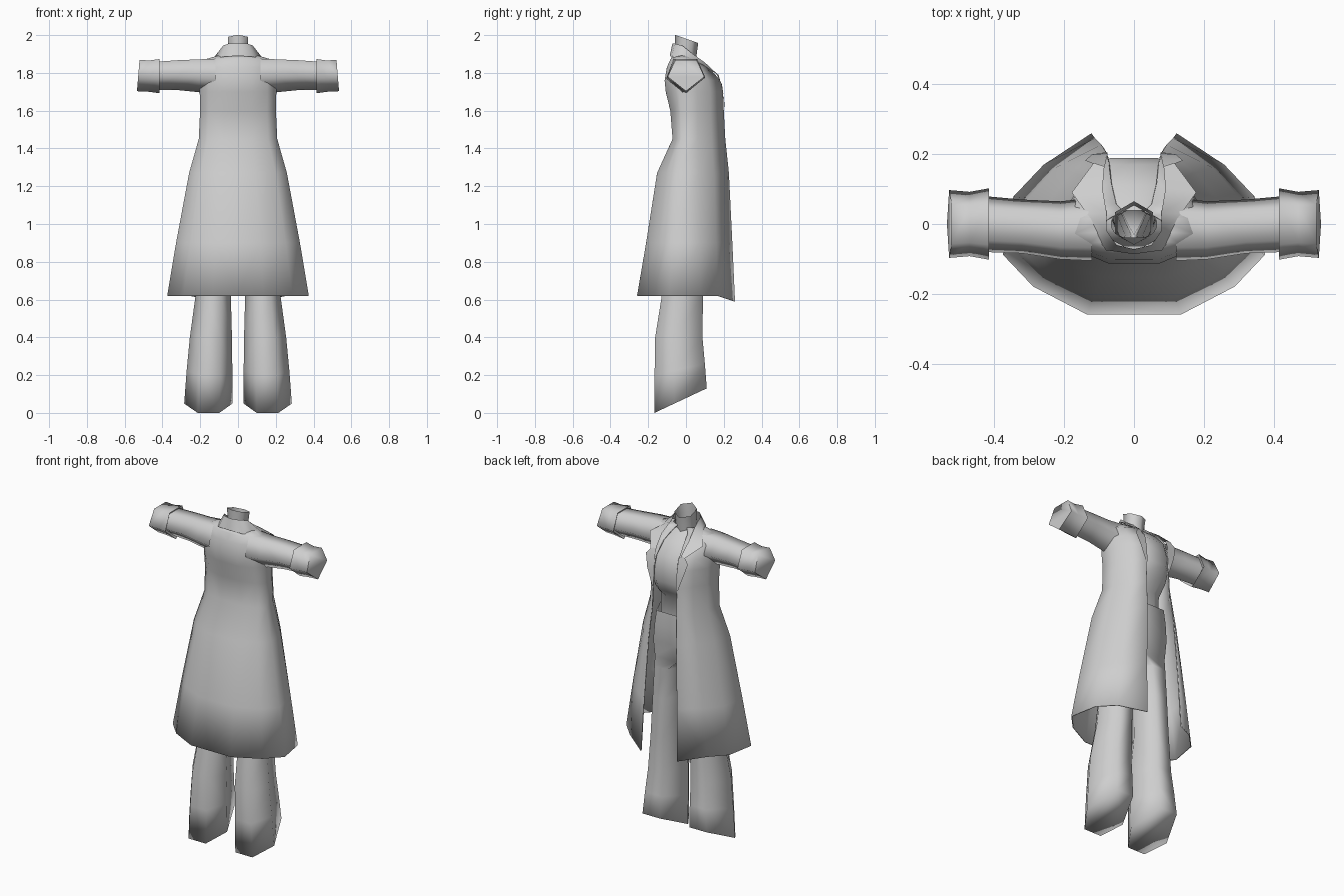
import bpy, bmesh, math

if "Cube" in bpy.data.objects:
    bpy.data.objects.remove(bpy.data.objects["Cube"])

cloth = bpy.data.materials.new("grey_cloth")
cloth.diffuse_color = (0.62, 0.62, 0.62, 1)
cloth.use_nodes = True
cloth.node_tree.nodes["Principled BSDF"].inputs["Base Color"].default_value = cloth.diffuse_color


def loft(name, rings, closed=True, caps=(), mirror=False, angle=50, thick=0):
    """Skin a list of rings; caps holds ring indices to fill; mirror copies across x."""
    bm = bmesh.new()
    rows = [[bm.verts.new(p) for p in r] for r in rings]
    n = len(rows[0])
    for a, b in zip(rows, rows[1:]):
        for i in range(n if closed else n - 1):
            j = (i + 1) % n
            bm.faces.new((a[i], a[j], b[j], b[i]))
    for c in caps:
        bm.faces.new(rows[c])
    bmesh.ops.recalc_face_normals(bm, faces=bm.faces)
    if mirror:  # drop walls lying on the mirror plane
        inner = [f for f in bm.faces if all(abs(v.co.x) < 1e-5 for v in f.verts)]
        bmesh.ops.delete(bm, geom=inner, context='FACES')
    me = bpy.data.meshes.new(name)
    bm.to_mesh(me)
    bm.free()
    ob = bpy.data.objects.new(name, me)
    bpy.context.collection.objects.link(ob)
    me.materials.append(cloth)
    if mirror:
        m = ob.modifiers.new("mirror", 'MIRROR')
        m.use_clip = True
        m.merge_threshold = 0.0005
    if thick:
        s = ob.modifiers.new("thickness", 'SOLIDIFY')
        s.thickness = thick
        s.offset = 0
    bpy.ops.object.select_all(action='DESELECT')
    ob.select_set(True)
    bpy.context.view_layer.objects.active = ob
    bpy.ops.object.shade_smooth_by_angle(angle=math.radians(angle))
    return ob


# Long open coat: half outline from back centre round to the front opening
OUTLINE = [(0, -1), (.36, -1), (.77, -.69), (1, -.34), (.92, .3), (.69, .65)]


def coat_ring(z, w, back, front, edge, drop=0):
    r = [(x * w, y * (back if y < 0 else front), z) for x, y in OUTLINE]
    return r + [(edge, front, z - drop)]


loft("coat", [
    coat_ring(.62, .372, .256, .257, .12, .03),
    coat_ring(.90, .325, .208, .243, .11),
    coat_ring(1.27, .256, .150, .225, .092),
    coat_ring(1.45, .205, .068, .206, .08),
    coat_ring(1.60, .198, .080, .198, .078),
    coat_ring(1.70, .200, .104, .194, .076),
    coat_ring(1.76, .200, .110, .178, .072),
    coat_ring(1.83, .195, .098, .118, .065),
    coat_ring(1.870, .170, .080, .055, .05),
    coat_ring(1.895, .085, .065, .035, .03),
], closed=False, mirror=True, angle=180, thick=.006)


# Shirt under the coat, fuller and flatter at the chest
def shirt_ring(z, w, back, front, n=12):
    pts = []
    for i in range(n):
        t = 2 * math.pi * (i + .5) / n
        c, s = math.cos(t), math.sin(t)
        pts.append((math.copysign(w * abs(c) ** .6, c), s * (front if s > 0 else back), z))
    return pts


loft("shirt", [shirt_ring(*r) for r in [
    (1.34, .145, .05, .098), (1.48, .145, .05, .100), (1.545, .150, .05, .170),
    (1.61, .155, .06, .195), (1.69, .155, .08, .195), (1.76, .150, .08, .176),
    (1.83, .135, .07, .114), (1.88, .065, .04, .04)]], angle=70)

# Sleeves and turned-back cuffs: five-sided with a point at the bottom
PENTAGON = [(0, -1), (1, -.1), (.58, .95), (-.58, .95), (-1, -.1)]


def arm_ring(x, zc, ry, rz, lean=0, yc=0):
    return [(x + lean * v, yc + u * ry, zc + v * rz) for u, v in PENTAGON]


loft("sleeve", [arm_ring(.12, 1.78, .09, .100, 0, -.015),
                arm_ring(.21, 1.787, .083, .089, 0, -.018),
                arm_ring(.32, 1.79, .077, .081, 0, -.007),
                arm_ring(.43, 1.787, .08, .076)], mirror=True, angle=180)
loft("cuff", [arm_ring(.43, 1.787, .07, .07), arm_ring(.415, 1.785, .102, .093),
              arm_ring(.47, 1.785, .092, .085), arm_ring(.528, 1.788, .097, .085, -.007)],
     caps=(3,), mirror=True, angle=89)


# Neck: open tilted hexagonal tube
def neck_ring(z, r, yc, tilt):
    pts = []
    for i in range(6):
        t = math.radians(60 * i + 30)
        x, y = r * math.cos(t), r * math.sin(t)
        pts.append((x, y + yc, z + tilt * y))
    return pts


loft("neck", [neck_ring(1.85, .055, -.005, -.35), neck_ring(1.93, .058, 0, -.35),
              neck_ring(1.98, .062, .003, -.35)], angle=70)

# Collar running from the nape down into the lapels
loft("collar", [
    [(0, -.072, 1.955), (.05, -.06, 1.955), (.078, -.02, 1.945), (.078, .03, 1.905),
     (.09, .10, 1.855), (.085, .165, 1.79)],
    [(0, -.086, 1.89), (.08, -.075, 1.885), (.112, -.03, 1.875), (.135, .03, 1.872),
     (.178, .09, 1.842), (.115, .175, 1.785)],
], closed=False, mirror=True, angle=60)
loft("lapel", [
    [(.085, .160, 1.795), (.078, .190, 1.74), (.075, .202, 1.66), (.076, .204, 1.58)],
    [(.110, .172, 1.79), (.140, .182, 1.755), (.120, .199, 1.68), (.082, .205, 1.575)],
], closed=False, mirror=True)


# Trousers: each half runs from the waist down into a flared leg with a slanted hem
def leg_ring(z, x0, x1, y0, y1, slant=0, u=.27):
    half = [(u, 0), (.72, 0), (1, .38), (.72, 1), (u, 1), (0, .38)]
    return [(x0 + a * (x1 - x0), y0 + v * (y1 - y0), z + slant * v) for a, v in half]


loft("trousers", [
    leg_ring(0, .03, .285, -.167, .11, .13),
    leg_ring(.20, .03, .272, -.166, .10, .06),
    leg_ring(.40, .032, .255, -.163, .087),
    leg_ring(.62, .038, .225, -.128, .09),
    leg_ring(.85, .025, .212, -.108, .09),
    leg_ring(1.03, .008, .208, -.105, .085),
    leg_ring(1.09, 0, .205, -.105, .085, 0, 0),
    leg_ring(1.20, 0, .198, -.100, .108, 0, 0),
    leg_ring(1.30, 0, .180, -.080, .115, 0, 0),
    leg_ring(1.385, 0, .165, -.055, .112, 0, 0),
], caps=(0,), mirror=True, angle=180)
